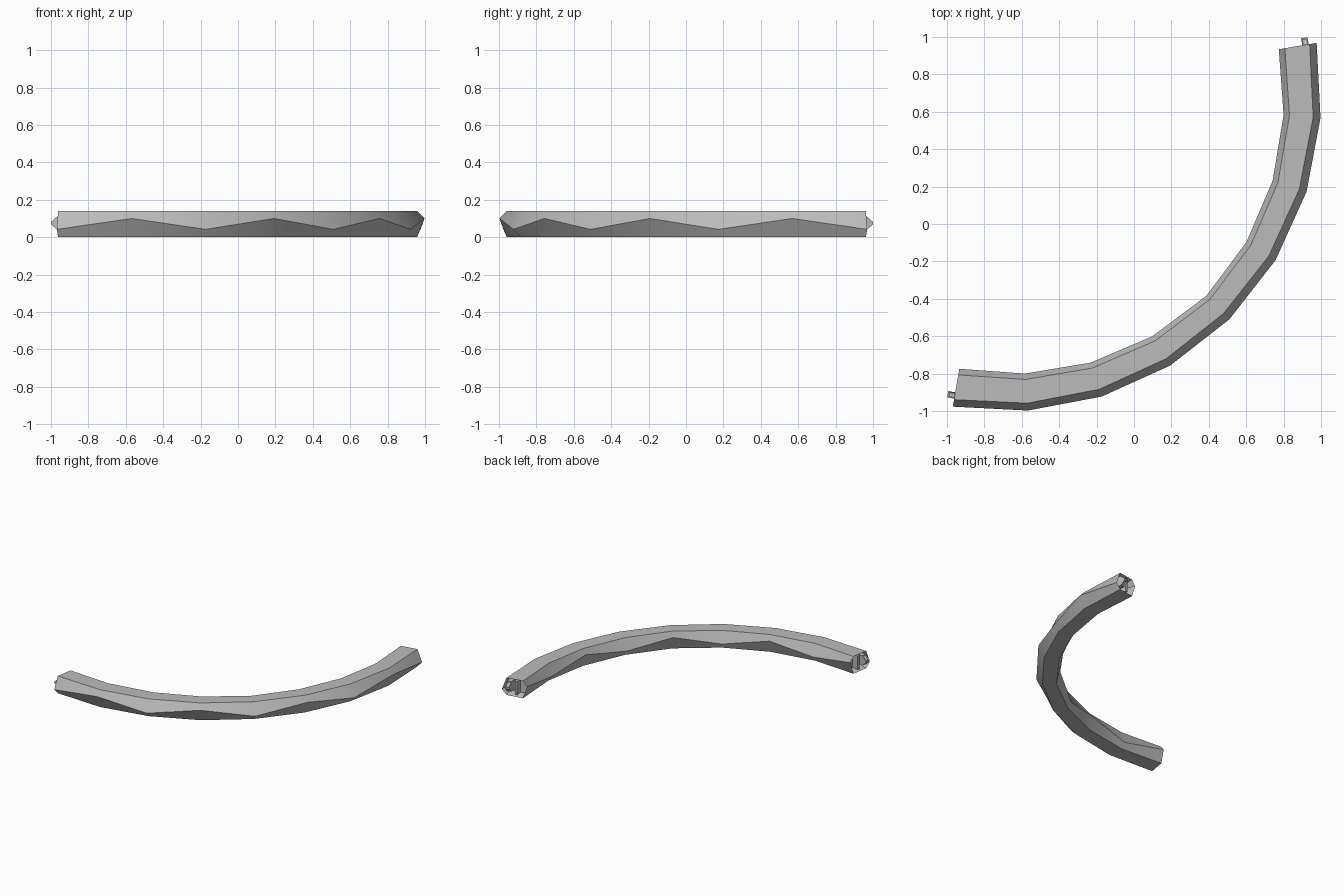
import bpy, bmesh, math
from mathutils import Vector

if "Cube" in bpy.data.objects:
    bpy.data.objects.remove(bpy.data.objects["Cube"])

CENTRE = Vector((-0.688, 0.688, 0))
STEP = math.radians(13.64)
MID = math.radians(-45)
TOP, HIGH, LOW = 0.14, 0.10, 0.042

grey = bpy.data.materials.new("plain grey")
grey.use_nodes = True
grey.diffuse_color = (0.5, 0.5, 0.5, 1)
grey.node_tree.nodes["Principled BSDF"].inputs["Base Color"].default_value = (0.5, 0.5, 0.5, 1)


def place(station, radius, z, along=0.0):
    """Point on the arc, pushed outward past the end by 'along'."""
    a = MID + station * STEP
    out = Vector((math.cos(a), math.sin(a), 0))
    tangent = Vector((-out.y, out.x, 0)) * (1 if station > 0 else -1)
    return CENTRE + out * radius + tangent * along + Vector((0, 0, z))


def finish(bm, name, smooth=False):
    bmesh.ops.recalc_face_normals(bm, faces=bm.faces)
    mesh = bpy.data.meshes.new(name)
    bm.to_mesh(mesh)
    bm.free()
    mesh.materials.append(grey)
    ob = bpy.data.objects.new(name, mesh)
    bpy.context.collection.objects.link(ob)
    if smooth:
        bpy.ops.object.select_all(action='DESELECT')
        ob.select_set(True)
        bpy.context.view_layer.objects.active = ob
        bpy.ops.object.shade_smooth_by_angle(angle=math.radians(25))
    return ob


# Curved bar: six-sided section whose side ridges zigzag up and down
bm = bmesh.new()
rings = []
for s in range(-4, 5):
    d = abs(s)
    inner, inner_top = 1.518 - 0.0088 * d, 1.545 - 0.0073 * d
    outer, outer_top = 1.694 - 0.0015 * d, 1.65
    out_z, in_z = (HIGH, LOW) if d % 2 else (LOW, HIGH)
    section = [(inner_top, TOP), (outer_top, TOP), (outer, out_z),
               (outer_top, 0), (inner_top, 0), (inner, in_z)]
    rings.append([bm.verts.new(place(s, r, z)) for r, z in section])
for a, b in zip(rings, rings[1:]):
    for i in range(6):
        j = (i + 1) % 6
        bm.faces.new((a[i], a[j], b[j], b[i]))
caps = [bm.faces.new(rings[0]), bm.faces.new(rings[-1])]
bmesh.ops.recalc_face_normals(bm, faces=bm.faces)
# Recessed sockets in both ends
for cap in caps:
    bmesh.ops.inset_region(bm, faces=[cap], thickness=0.018)
    bmesh.ops.translate(bm, verts=cap.verts, vec=cap.normal * -0.06)
finish(bm, "curved_bar", True)


def slab(name, station, r0, r1, profile, dimple=False):
    """Extrude an (along, z) profile across the bar."""
    bm = bmesh.new()
    sides = [[bm.verts.new(place(station, r, z, t)) for t, z in profile] for r in (r0, r1)]
    n = len(profile)
    faces = [bm.faces.new((sides[0][i], sides[0][(i + 1) % n],
                           sides[1][(i + 1) % n], sides[1][i])) for i in range(n)]
    for side in sides:
        bm.faces.new(side)
    bmesh.ops.recalc_face_normals(bm, faces=bm.faces)
    if dimple:
        bmesh.ops.inset_individual(bm, faces=[faces[1], faces[3]], thickness=0.009, depth=-0.006)
    finish(bm, name)


# Connector at each end: pointed tab on the outer half, divider wall behind it
tab = [(-0.06, 0.115), (0, 0.115), (0.038, 0.083), (0.038, 0.067), (0, 0.035), (-0.06, 0.035)]
wall = [(-0.06, 0.125), (-0.004, 0.125), (-0.004, 0.015), (-0.06, 0.015)]
for side, station in (("right", -4), ("left", 4)):
    slab(side + "_tab", station, 1.61, 1.645, tab, True)
    slab(side + "_divider", station, 1.565, 1.585, wall)
